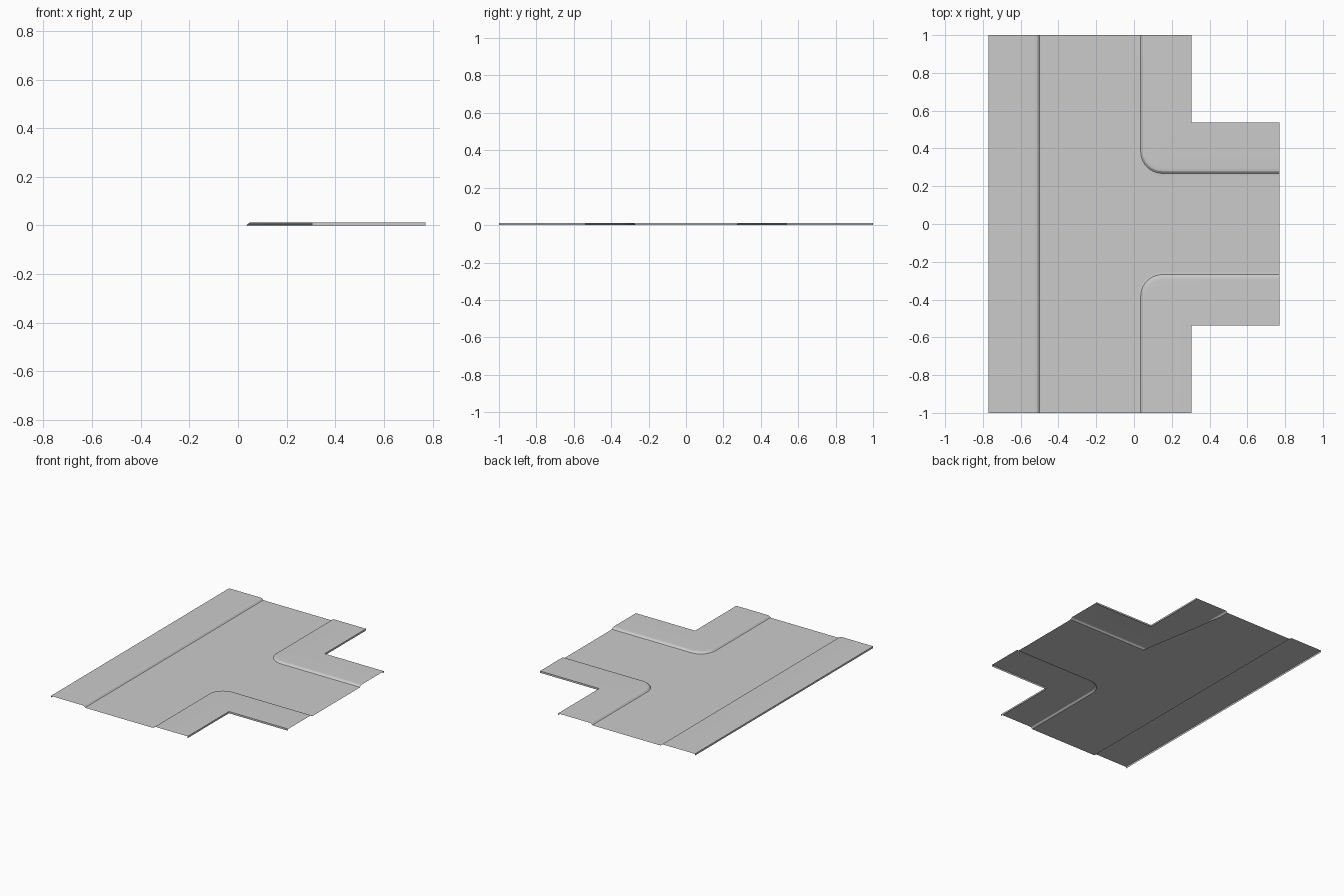
import bpy, bmesh, math

if "Cube" in bpy.data.objects:
    bpy.data.objects.remove(bpy.data.objects["Cube"])

AXIS = -0.2325          # centre line of the through road (x)
X_END, Y_END = 0.77, 1.0
CORNER = 0.3825         # distance of kerb arc centre from both road axes
OUTER = 0.5375          # outer pavement edge from the road axis
STEPS = 10

# kerb cross-section: (distance from road axis, height)
GUTTER = (0.257, 0.0)
KERB = [GUTTER, (0.268, 0.001), (0.279, 0.011), (0.282, 0.012), (0.296, 0.0125)]
SKIRT = [(OUTER, 0.0125), (OUTER, 0.0)]


def make_object(name, bm):
    mesh = bpy.data.meshes.new(name)
    bm.to_mesh(mesh)
    bm.free()
    ob = bpy.data.objects.new(name, mesh)
    bpy.context.collection.objects.link(ob)
    bpy.context.view_layer.objects.active = ob
    ob.select_set(True)
    bpy.ops.object.shade_smooth_by_angle(angle=math.radians(20))
    ob.select_set(False)
    return ob


def strip(name, rows, flip):
    """Skin neighbouring rows of points into one open surface."""
    bm = bmesh.new()
    grid = [[bm.verts.new(p) for p in row] for row in rows]
    for a, b in zip(grid, grid[1:]):
        for i in range(len(a) - 1):
            f = [a[i], b[i], b[i + 1], a[i + 1]]
            bm.faces.new(f[::-1] if flip else f)
    # the outer corner is shared by the whole arc
    bmesh.ops.remove_doubles(bm, verts=bm.verts, dist=1e-5)
    return make_object(name, bm)


def corner_row(d, z, side):
    """Line parallel to the road that turns into the side road."""
    pts = [(AXIS + d, Y_END)]
    for k in range(STEPS + 1):
        if d > CORNER:
            pts.append((AXIS + d, d))
        else:
            a = math.pi + k / STEPS * math.pi / 2
            r = CORNER - d
            pts.append((AXIS + CORNER + r * math.cos(a), CORNER + r * math.sin(a)))
    pts.append((X_END, d))
    return [(x, side * y, z) for x, y in pts]


# straight pavement with kerb and outer skirt
strip("straight_pavement",
      [[(AXIS - d, y, z) for y in (-Y_END, Y_END)] for d, z in KERB + SKIRT], True)

# two L-shaped corner pavements
for label, side in (("back", 1), ("front", -1)):
    strip(label + "_corner_pavement",
          [corner_row(d, z, side) for d, z in KERB + SKIRT], side < 0)

# flat road surface following both kerb lines
bm = bmesh.new()
left = AXIS - GUTTER[0]
outline = [(left, Y_END, 0), (left, -Y_END, 0)]
outline += corner_row(*GUTTER, -1) + corner_row(*GUTTER, 1)[::-1]
bm.faces.new([bm.verts.new(p) for p in outline])
bmesh.ops.triangulate(bm, faces=bm.faces[:])
make_object("road", bm)

# make sure every pavement and road surface faces upward
for ob in bpy.context.collection.objects:
    top = max(ob.data.polygons, key=lambda p: p.area)
    if top.normal.z < 0:
        ob.data.flip_normals()
